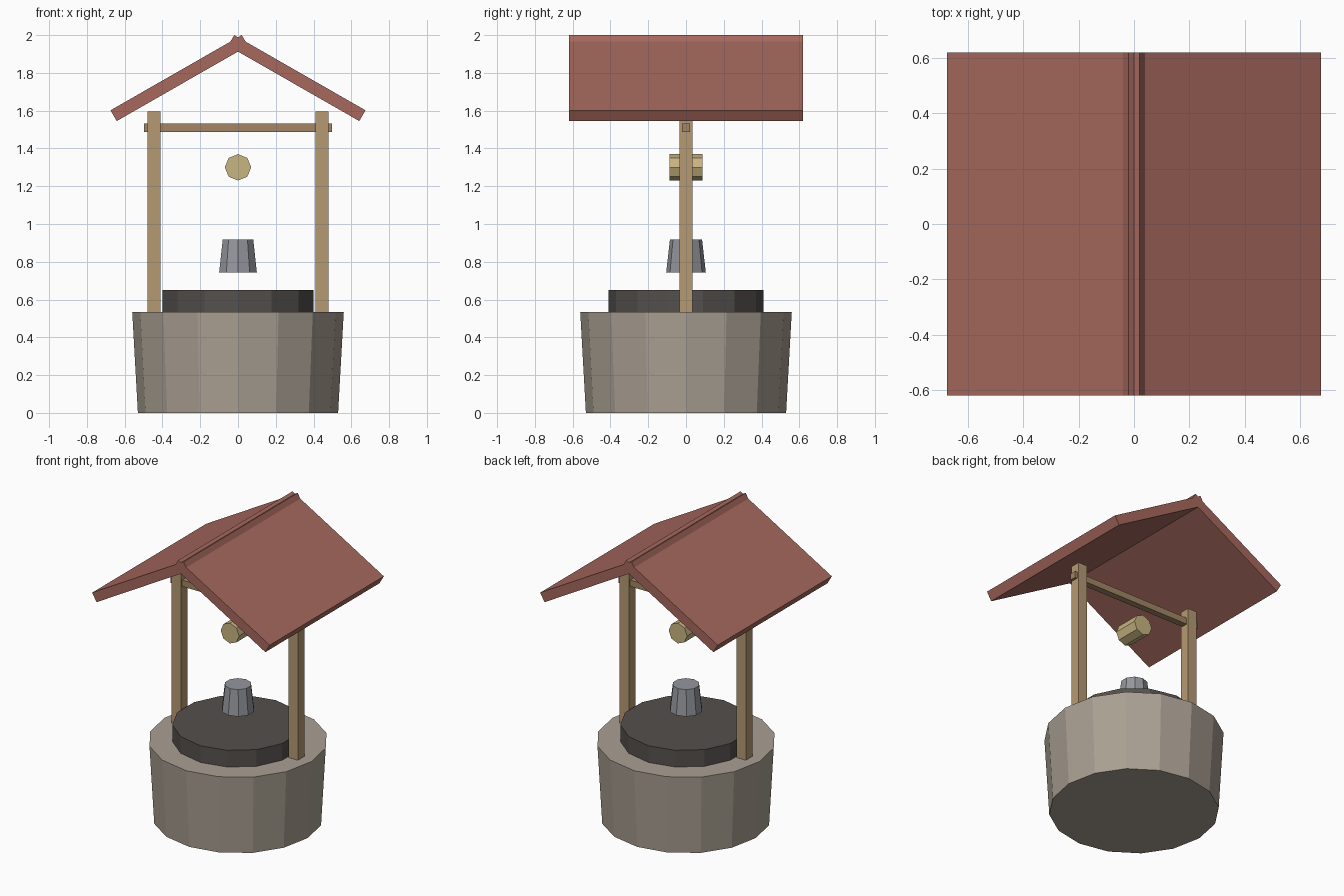
import bpy, bmesh
from math import radians
from mathutils import Matrix

if "Cube" in bpy.data.objects:
    bpy.data.objects.remove(bpy.data.objects["Cube"])


def material(name, rgb):
    m = bpy.data.materials.new(name)
    m.diffuse_color = (*rgb, 1)
    m.use_nodes = True
    m.node_tree.nodes["Principled BSDF"].inputs["Base Color"].default_value = m.diffuse_color
    return m


stone = material("stone", (0.40, 0.35, 0.29))
dark = material("dark_stone", (0.09, 0.08, 0.075))
wood = material("wood", (0.47, 0.32, 0.17))
bar_wood = material("bar_wood", (0.36, 0.24, 0.13))
rope = material("rope", (0.58, 0.46, 0.22))
metal = material("metal", (0.30, 0.31, 0.34))
tile = material("roof_tile", (0.38, 0.14, 0.11))


def finish(name, bm, mat):
    bmesh.ops.recalc_face_normals(bm, faces=bm.faces)
    me = bpy.data.meshes.new(name)
    bm.to_mesh(me)
    bm.free()
    me.materials.append(mat)
    ob = bpy.data.objects.new(name, me)
    bpy.context.collection.objects.link(ob)
    return ob


def cone(name, sides, r_low, r_high, z0, z1, mat):
    bm = bmesh.new()
    bmesh.ops.create_cone(bm, cap_ends=True, segments=sides, radius1=r_low,
                          radius2=r_high, depth=z1 - z0,
                          matrix=Matrix.Translation((0, 0, (z0 + z1) / 2)))
    return finish(name, bm, mat)


def extrude_y(name, profile, half, mat):
    """Extrude an (x, z) outline from y = -half to y = half."""
    bm = bmesh.new()
    face = bm.faces.new([bm.verts.new((x, -half, z)) for x, z in profile])
    new = bmesh.ops.extrude_face_region(bm, geom=[face])["geom"]
    bmesh.ops.translate(bm, vec=(0, 2 * half, 0),
                        verts=[v for v in new if isinstance(v, bmesh.types.BMVert)])
    return finish(name, bm, mat)


def rect(x0, x1, z0, z1):
    return [(x0, z0), (x1, z0), (x1, z1), (x0, z1)]


# Well wall, dark inner ring and bucket
cone("well_wall", 16, 0.53, 0.56, 0, 0.535, stone)
cone("inner_ring", 14, 0.41, 0.41, 0.40, 0.65, dark)
cone("bucket", 10, 0.105, 0.085, 0.742, 0.918, metal)

# Rope drum lying front to back
drum = cone("rope_drum", 8, 0.07, 0.07, -0.088, 0.088, rope)
drum.data.transform(Matrix.Translation((0, 0, 1.30)) @ Matrix.Rotation(radians(90), 4, 'X'))

# Crossbar through the posts
extrude_y("crossbar", rect(-0.498, 0.498, 1.487, 1.531), 0.022, bar_wood)

# Posts and roof slabs; the slabs cross at the ridge
slab = [(-0.02, 2.0), (0.675, 1.602), (0.642, 1.545), (-0.053, 1.943)]
for side, s in (("left", -1), ("right", 1)):
    extrude_y(side + "_post", rect(s * 0.445 - 0.035, s * 0.445 + 0.035, 0.50, 1.595), 0.035, wood)
    extrude_y(side + "_roof_slab", [(s * x, z) for x, z in slab], 0.62, tile)
